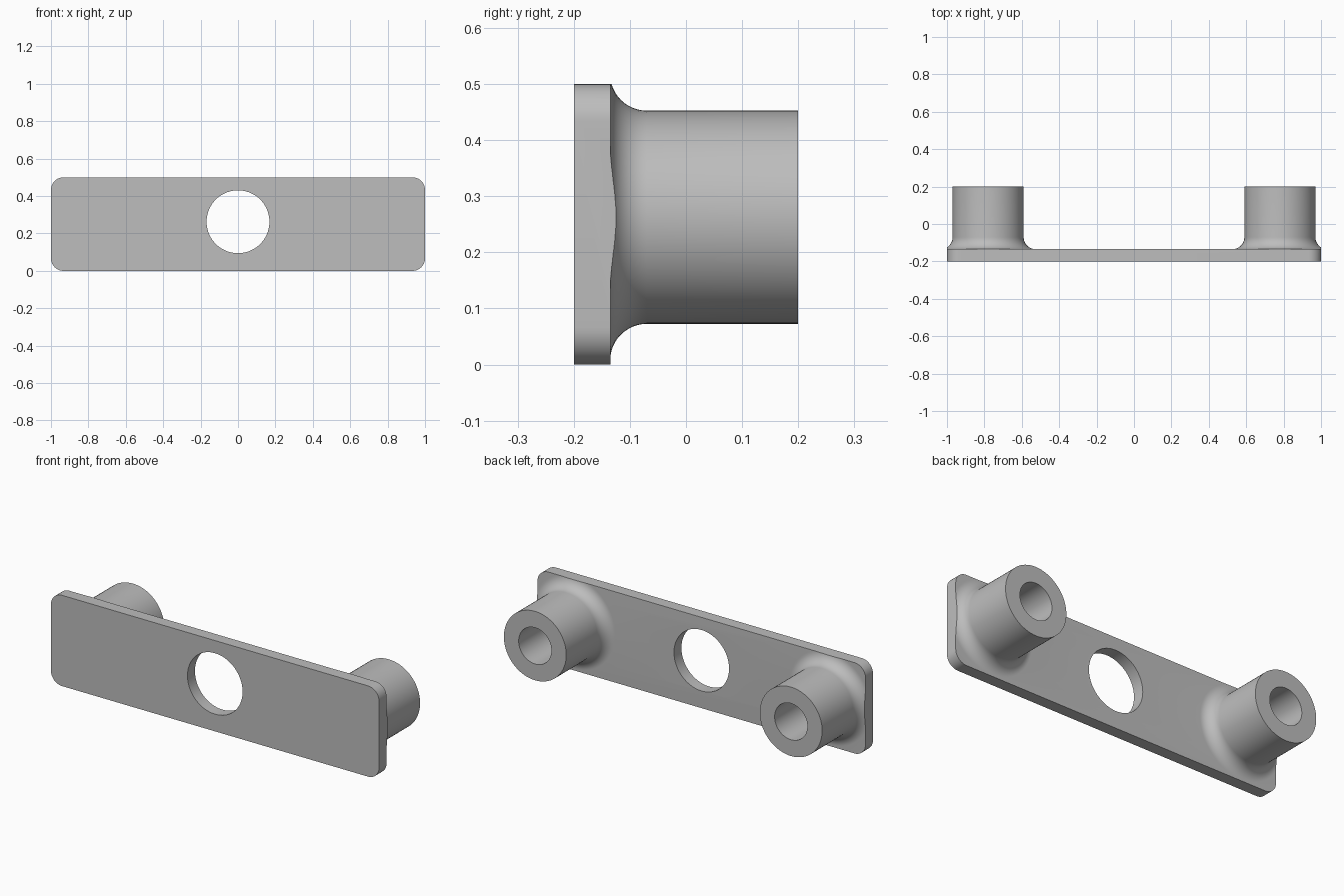
import bpy, bmesh
from math import pi, sin, cos, radians
from mathutils import Matrix, Vector

default = bpy.data.objects.get("Cube")
if default:
    bpy.data.objects.remove(default, do_unlink=True)

FRONT, PLATE_BACK, TIP = -0.2, -0.135, 0.2   # depths along y
HEIGHT, CORNER = 0.5, 0.067
MID_Z, BOSS_X = 0.2625, 0.78
BOSS_R, FILLET, BORE_R, HOLE_R = 0.19, 0.065, 0.1, 0.168
SEGMENTS = 72

grey = bpy.data.materials.new("plain grey")
grey.use_nodes = True
colour = (0.51, 0.51, 0.51, 1)
grey.diffuse_color = colour
grey.node_tree.nodes["Principled BSDF"].inputs["Base Color"].default_value = colour


def finish(name, bm):
    bmesh.ops.recalc_face_normals(bm, faces=bm.faces)
    mesh = bpy.data.meshes.new(name)
    bm.to_mesh(mesh)
    bm.free()
    mesh.materials.append(grey)
    obj = bpy.data.objects.new(name, mesh)
    bpy.context.collection.objects.link(obj)
    return obj


def prism(name, outline, y0, y1):
    """Extrude an (x, z) outline along y."""
    bm = bmesh.new()
    face = bm.faces.new([bm.verts.new((x, y0, z)) for x, z in outline])
    made = bmesh.ops.extrude_face_region(bm, geom=[face])["geom"]
    verts = [v for v in made if isinstance(v, bmesh.types.BMVert)]
    bmesh.ops.translate(bm, vec=(0, y1 - y0, 0), verts=verts)
    return finish(name, bm)


def circle(x, z, r):
    steps = [2 * pi * i / SEGMENTS for i in range(SEGMENTS)]
    return [(x + r * cos(a), z + r * sin(a)) for a in steps]


def lathe(name, profile, x, z):
    """Revolve an (r, y) profile about the y axis, capping both ends."""
    bm = bmesh.new()
    rings = [[bm.verts.new((px, y, pz)) for px, pz in circle(x, z, r)]
             for r, y in profile]
    for a, b in zip(rings, rings[1:]):
        for i in range(SEGMENTS):
            j = (i + 1) % SEGMENTS
            bm.faces.new((a[i], a[j], b[j], b[i]))
    bm.faces.new(rings[0])
    bm.faces.new(rings[-1])
    return finish(name, bm)


def combine(target, tool, operation):
    mod = target.modifiers.new(operation.lower(), "BOOLEAN")
    mod.operation, mod.object, mod.solver = operation, tool, "EXACT"
    bpy.ops.object.select_all(action="DESELECT")
    target.select_set(True)
    bpy.context.view_layer.objects.active = target
    bpy.ops.object.modifier_apply(modifier=mod.name)
    bpy.data.objects.remove(tool, do_unlink=True)


# Oversized plate blank, trimmed to its rounded outline below
blank = [(-1.1, -0.1), (1.1, -0.1), (1.1, 0.6), (-1.1, 0.6)]
bracket = prism("mounting_bracket", blank, FRONT, PLATE_BACK)

# Bosses with a concave fillet at the root
profile = [(BOSS_R + FILLET, PLATE_BACK - 0.02)]
for i in range(13):
    a = pi / 2 * i / 12
    profile.append((BOSS_R + FILLET * (1 - sin(a)),
                    PLATE_BACK + FILLET * (1 - cos(a))))
profile.append((BOSS_R, TIP))
for side in (-1, 1):
    combine(bracket, lathe("boss", profile, side * BOSS_X, MID_Z), "UNION")

# Trim plate and fillets to the rounded rectangle
outline = []
corners = [(1, 1), (-1, 1), (-1, -1), (1, -1)]
for quarter, (sx, sz) in enumerate(corners):
    cx = sx * (1 - CORNER)
    cz = HEIGHT / 2 + sz * (HEIGHT / 2 - CORNER)
    for i in range(11):
        a = pi / 2 * (quarter + i / 10)
        outline.append((cx + CORNER * cos(a), cz + CORNER * sin(a)))
combine(bracket, prism("trim", outline, -0.5, 0.5), "INTERSECT")

# Central through hole and blind bores in the bosses
combine(bracket, prism("hole", circle(0, MID_Z, HOLE_R), -0.5, 0.5), "DIFFERENCE")
for side in (-1, 1):
    bore = prism("bore", circle(side * BOSS_X, MID_Z, BORE_R), PLATE_BACK, 0.5)
    combine(bracket, bore, "DIFFERENCE")

# Smooth curves, crisp edges
bracket.select_set(True)
bpy.context.view_layer.objects.active = bracket
bpy.ops.object.shade_smooth_by_angle(angle=radians(30))
